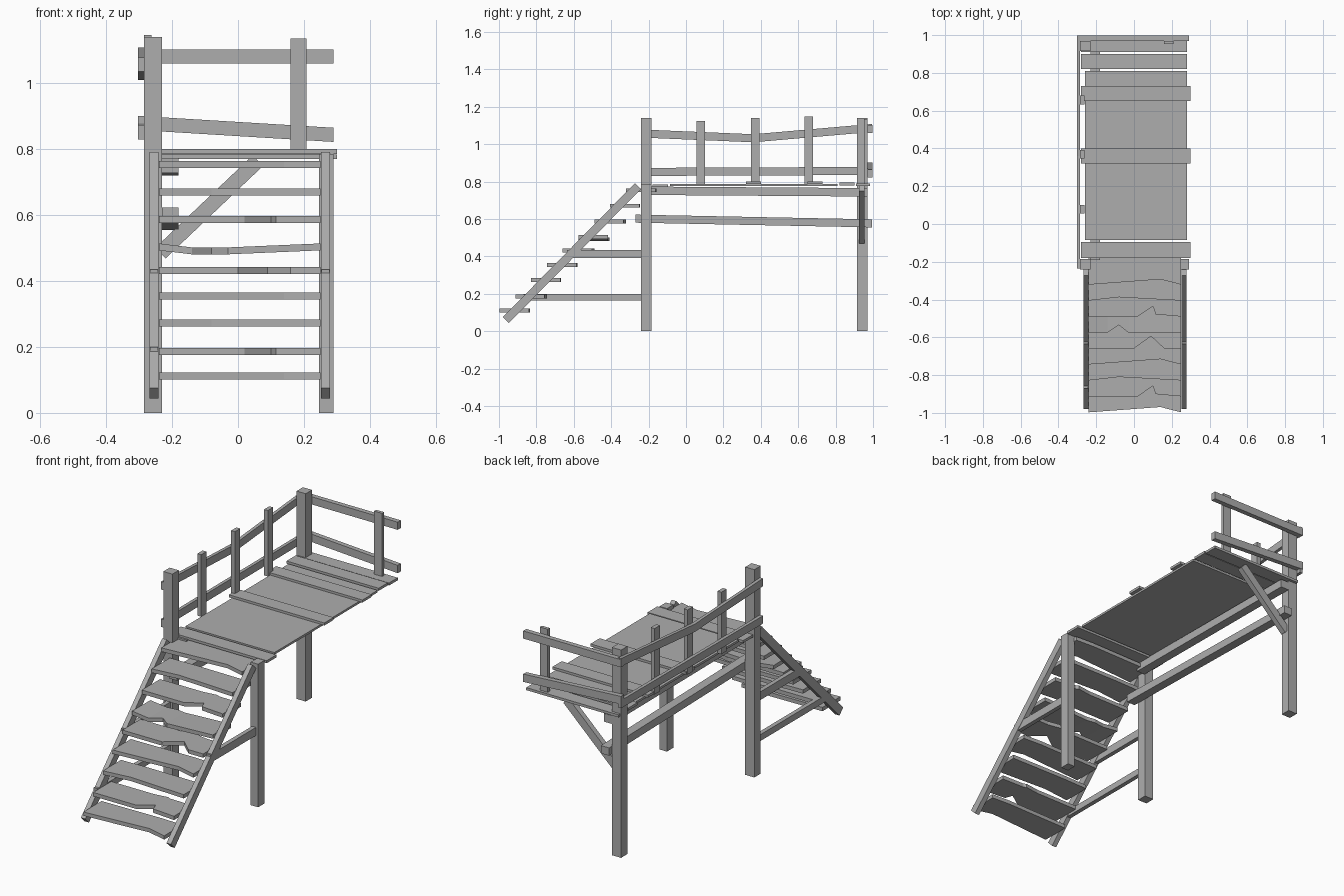
import bpy, bmesh
from mathutils import Vector

cube = bpy.data.objects.get("Cube")
if cube:
    bpy.data.objects.remove(cube)

wood = bpy.data.materials.new("weathered_grey_wood")
wood.use_nodes = True
grey = (0.42, 0.42, 0.42, 1)
wood.diffuse_color = grey
wood.node_tree.nodes["Principled BSDF"].inputs["Base Color"].default_value = grey


def strip(name, stations):
    """Skin a bar through successive rectangular cross-sections."""
    bm = bmesh.new()
    rings = [[bm.verts.new(p) for p in ring] for ring in stations]
    for a, b in zip(rings, rings[1:]):
        for i in range(4):
            j = (i + 1) % 4
            bm.faces.new((a[i], a[j], b[j], b[i]))
    bm.faces.new(rings[0])
    bm.faces.new(rings[-1])
    bmesh.ops.recalc_face_normals(bm, faces=bm.faces)
    mesh = bpy.data.meshes.new(name)
    bm.to_mesh(mesh)
    bm.free()
    mesh.materials.append(wood)
    obj = bpy.data.objects.new(name, mesh)
    bpy.context.collection.objects.link(obj)
    return obj


def box(name, x, y, z):
    return strip(name, [[(px, y[0], z[0]), (px, y[1], z[0]),
                         (px, y[1], z[1]), (px, y[0], z[1])] for px in x])


def rail_y(name, x, path, h):
    """Bar running along y; path holds (y, bottom z)."""
    return strip(name, [[(x[0], y, z), (x[1], y, z),
                         (x[1], y, z + h), (x[0], y, z + h)] for y, z in path])


def rail_x(name, y, path, h):
    """Bar running along x; path holds (x, bottom z)."""
    return strip(name, [[(x, y[0], z), (x, y[1], z),
                         (x, y[1], z + h), (x, y[0], z + h)] for x, z in path])


def beam(name, start, end, across, thick):
    """Square-ended sloping beam between two points."""
    a, b, s = Vector(start), Vector(end), Vector(across)
    n = (b - a).cross(s).normalized() * thick / 2
    return strip(name, [[p - s - n, p + s - n, p + s + n, p - s + n] for p in (a, b)])


# Posts: the far right corner has none and hangs on a brace
left, right = (-0.285, -0.23), (0.245, 0.29)
front, back = (-0.24, -0.185), (0.915, 0.97)
box("front_tall_post", left, front, (0, 1.14))
box("back_tall_post", left, back, (0, 1.14))
box("front_short_post", right, front, (0, 0.785))

# Beams below the deck
rail_y("deck_beam", (-0.23, -0.18), [(-0.19, 0.728), (0.97, 0.72)], 0.045)
rail_y("lower_beam", (-0.23, -0.18), [(-0.27, 0.58), (0.995, 0.555)], 0.043)
beam("diagonal_brace", (-0.235, 0.94, 0.485), (0.06, 0.94, 0.765), (0, 0.015, 0), 0.045)

# Deck panel and loose planks
box("deck_panel", (-0.26, 0.28), (-0.085, 0.81), (0.775, 0.787))
planks = [((-0.28, 0.30), -0.18, 0.085, 0.77), ((-0.28, 0.30), 0.32, 0.08, 0.786),
          ((-0.28, 0.30), 0.65, 0.08, 0.786), ((-0.28, 0.28), 0.82, 0.08, 0.78),
          ((-0.28, 0.28), 0.91, 0.075, 0.775)]
for i, (x, y, depth, z) in enumerate(planks):
    box(f"deck_plank_{i + 1}", x, (y, y + depth), (z, z + 0.014))

# Side railing
outer = (-0.303, -0.285)
rail_y("side_top_rail", outer, [(-0.235, 1.035), (0.36, 1.01), (0.995, 1.065)], 0.043)
rail_y("side_lower_rail", outer, [(-0.235, 0.83), (0.995, 0.835)], 0.043)
for i, (y, top) in enumerate([(0.055, 1.125), (0.347, 1.14), (0.633, 1.147)]):
    box(f"side_baluster_{i + 1}", (-0.285, -0.262), (y, y + 0.046), (0.785, top))

# Back railing
rail_x("back_top_rail", (0.97, 0.997), [(-0.303, 1.06), (0.29, 1.06)], 0.042)
rail_x("back_lower_rail", (0.97, 0.997), [(-0.303, 0.858), (0.29, 0.822)], 0.043)
box("back_baluster", (0.16, 0.208), (0.952, 0.97), (0.785, 1.135))

# Stair stringers and their struts
for side, x in (("left", 0.265), ("right", -0.255)):
    beam(f"{side}_stringer", (x, -0.963, 0.06), (x, -0.257, 0.775), (0.0135, 0, 0), 0.045)
    box(f"{side}_upper_strut", (x - 0.012, x + 0.012), (-0.635, -0.22), (0.39, 0.435))
box("right_lower_strut", (-0.267, -0.243), (-0.87, -0.22), (0.165, 0.2))

# Treads: worn and broken front edges given as (x, inset)
wave = [(-0.24, 0), (0.14, 0.028), (0.25, 0)]
shallow = [(-0.24, 0), (-0.08, 0.018), (0.25, 0)]
split = [(-0.24, 0), (0.02, 0), (0.1, 0.055), (0.115, 0.012), (0.25, 0)]
notch = [(-0.24, 0), (0, 0), (0.09, 0.065), (0.16, 0), (0.25, 0)]
crack = [(-0.24, 0), (-0.14, 0), (-0.08, 0.04), (-0.03, 0), (0.25, 0)]
edges = [wave, split, shallow, wave, notch, crack, split, shallow, wave]
heights = [0.101, 0.176, 0.262, 0.344, 0.421, 0.493, 0.576, 0.66, 0.743]
for i, (edge, z) in enumerate(zip(edges, heights)):
    y = -0.997 + i * 0.0845
    sag = 0.012 if edge is crack else 0
    rings = []
    for x, inset in edge:
        low = z - (sag if abs(x) < 0.2 else 0)
        f, b = y + inset, y + 0.157 + inset * 0.2
        rings.append([(x, f, low), (x, b, low), (x, b, low + 0.021), (x, f, low + 0.021)])
    strip(f"stair_tread_{i + 1}", rings)
